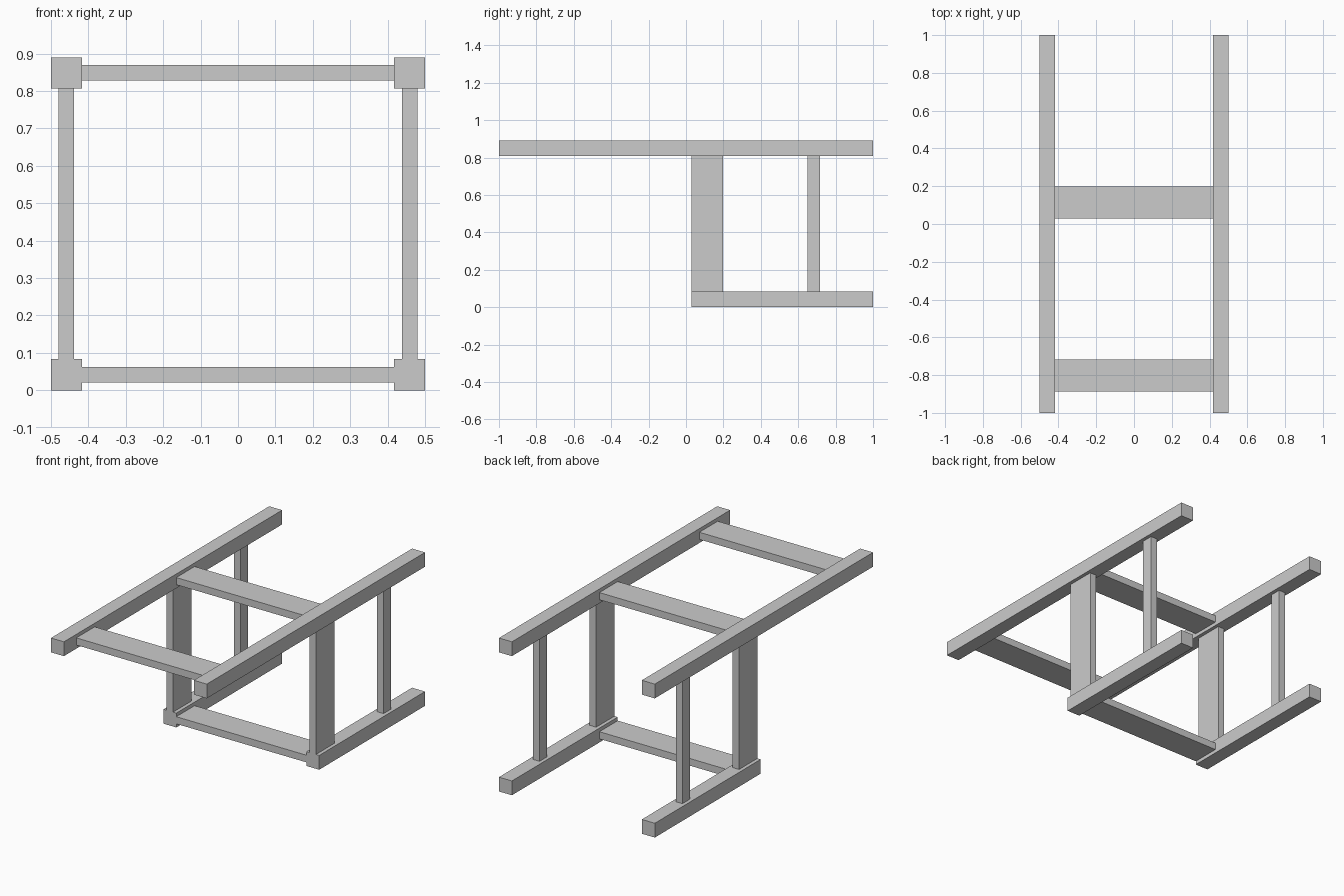
import bpy

# Remove the default object
cube = bpy.data.objects.get("Cube")
if cube:
    bpy.data.objects.remove(cube, do_unlink=True)

grey = bpy.data.materials.new("light_grey")
grey.use_nodes = True
colour = (0.6, 0.6, 0.6, 1)
grey.diffuse_color = colour
grey.node_tree.nodes["Principled BSDF"].inputs["Base Color"].default_value = colour


def bar(name, x, y, z):
    """Box beam spanning the given (min, max) ranges."""
    spans = (x, y, z)
    bpy.ops.mesh.primitive_cube_add(size=1, location=[(a + b) / 2 for a, b in spans])
    obj = bpy.context.object
    obj.name = name
    obj.scale = [b - a for a, b in spans]
    bpy.ops.object.transform_apply(location=False, rotation=False, scale=True)
    obj.data.materials.append(grey)
    return obj


RAIL = 0.083            # square rail section
HEIGHT = 0.89
INNER = 0.5 - RAIL      # inner face of the rails
FRONT = 0.03            # front of the lower frame
PLANK = 0.168           # plank width
THICK = 0.0415          # plank thickness
UPRIGHT_Z = (RAIL, HEIGHT - RAIL)

# Side frames: rails, wide front uprights and narrow rear uprights
for side, s in (("left", 1), ("right", -1)):
    rail_x = sorted((s * INNER, s * 0.5))
    centre = s * (0.5 - RAIL / 2)
    post_x = (centre - THICK / 2, centre + THICK / 2)
    bar(side + "_top_rail", rail_x, (-1, 1), (HEIGHT - RAIL, HEIGHT))
    bar(side + "_bottom_rail", rail_x, (FRONT, 1), (0, RAIL))
    bar(side + "_wide_upright", post_x, (FRONT, FRONT + PLANK), UPRIGHT_Z)
    bar(side + "_narrow_upright", post_x, (0.65, 0.717), UPRIGHT_Z)

# Cross planks centred in the rail height
for name, y, z in (("front_top_plank", -0.886, HEIGHT - RAIL / 2),
                   ("middle_top_plank", FRONT, HEIGHT - RAIL / 2),
                   ("bottom_plank", FRONT, RAIL / 2)):
    bar(name, (-INNER, INNER), (y, y + PLANK), (z - THICK / 2, z + THICK / 2))
